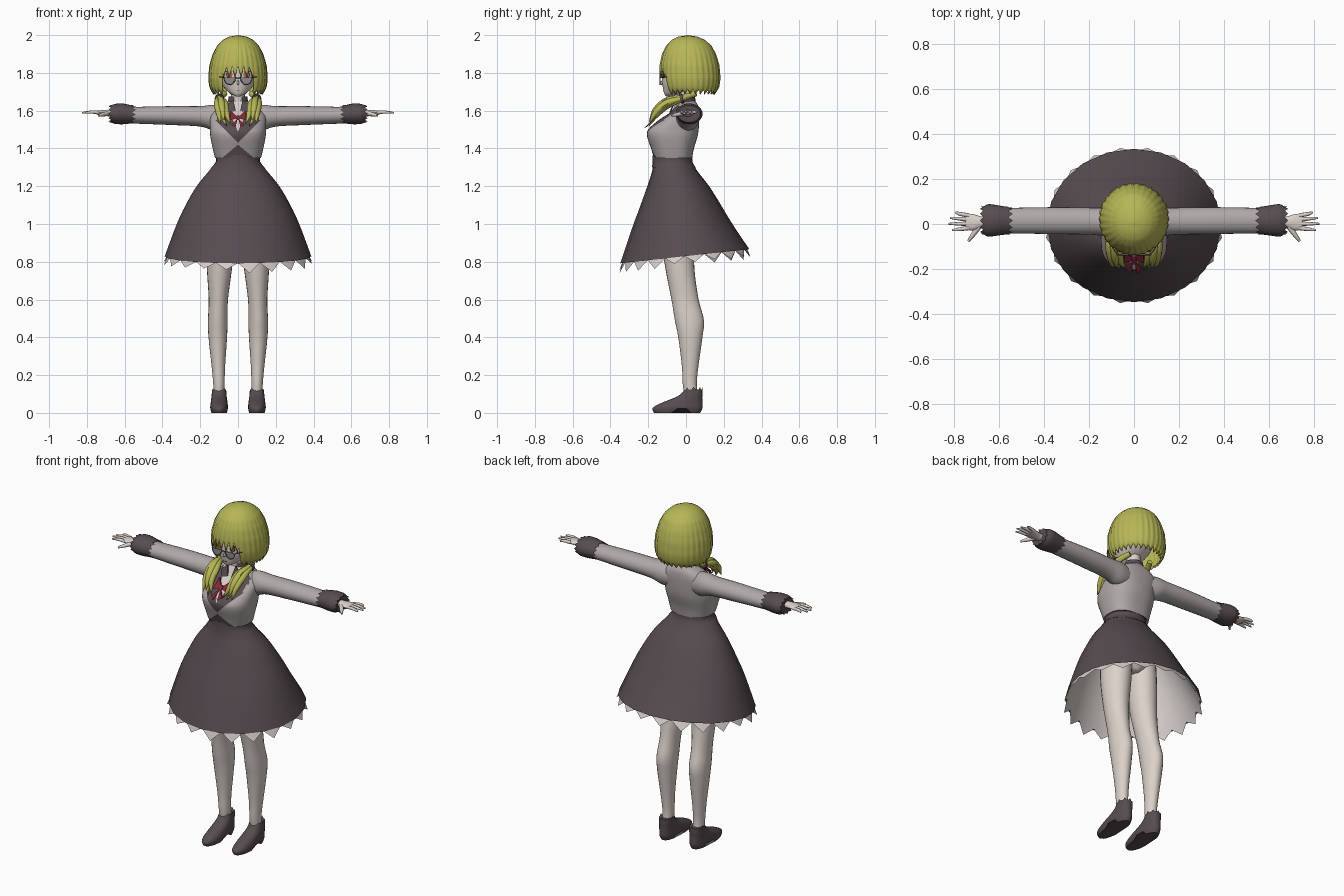
import bpy, bmesh, math, random
from mathutils import Vector

random.seed(4)
default = bpy.data.objects.get("Cube")
if default:
    bpy.data.objects.remove(default, do_unlink=True)


def material(name, *rgb):
    m = bpy.data.materials.new(name)
    m.use_nodes = True
    m.diffuse_color = (*rgb, 1)
    m.node_tree.nodes["Principled BSDF"].inputs["Base Color"].default_value = (*rgb, 1)
    return m


dark = material("dark fabric", .095, .073, .083)
grey = material("grey blouse", .43, .39, .39)
skin = material("pale skin", .71, .64, .59)
white = material("white lace", .66, .61, .58)
hair = material("yellow green hair", .47, .47, .095)
red = material("red ribbon", .24, .02, .035)
lens_grey = material("lens grey", .26, .26, .27)
iris = material("orange iris", .45, .12, .06)


def finish(name, bm, mats, mirror=False, angle=45):
    """Turn a bmesh into a smooth shaded object, optionally mirrored across x."""
    bmesh.ops.recalc_face_normals(bm, faces=bm.faces)
    mesh = bpy.data.meshes.new(name)
    bm.to_mesh(mesh)
    bm.free()
    ob = bpy.data.objects.new(name, mesh)
    bpy.context.collection.objects.link(ob)
    for m in mats:
        mesh.materials.append(m)
    bpy.ops.object.select_all(action='DESELECT')
    ob.select_set(True)
    bpy.context.view_layer.objects.active = ob
    bpy.ops.object.shade_smooth_by_angle(angle=math.radians(angle))
    if mirror:
        ob.modifiers.new("mirror", 'MIRROR').use_mirror_merge = False
    return ob


def blend(rings, steps):
    """Catmull-Rom interpolation between cross-sections."""
    out = []
    last = len(rings) - 1
    for i in range(last):
        four = [rings[min(max(i + k, 0), last)] for k in (-1, 0, 1, 2)]
        for s in range(steps):
            u = s / steps
            out.append([(2*b + (c - a)*u + (2*a - 5*b + 4*c - d)*u*u
                         + (3*b - a - 3*c + d)*u**3) / 2 for a, b, c, d in zip(*four)])
    return out + [rings[last]]


def loft(rings, axis='z', n=24, steps=4, power=2, caps=True):
    """Skin rings of (centre, centre, position on axis, radius, radius)."""
    bm = bmesh.new()
    rows = []
    for c1, c2, t, r1, r2 in blend(rings, steps):
        row = []
        for i in range(n):
            a = math.tau * i / n
            p, q = [math.copysign(abs(v) ** (2 / power), v) for v in (math.cos(a), math.sin(a))]
            p, q = c1 + r1 * p, c2 + r2 * q
            row.append(bm.verts.new((p, q, t) if axis == 'z' else (t, p, q)))
        rows.append(row)
    for lo, hi in zip(rows, rows[1:]):
        for i in range(n):
            j = (i + 1) % n
            bm.faces.new((lo[i], lo[j], hi[j], hi[i]))
    if caps:
        bm.faces.new(rows[0])
        bm.faces.new(rows[-1])
    return bm, rows


def body(z, rx, front, back):
    return (0, (front + back) / 2, z, rx, (back - front) / 2)


def plate(name, points, y, mat, slope=0, z0=0, thick=.008):
    """Thin mirrored plate drawn in x and z."""
    bm = bmesh.new()
    f = bm.faces.new([bm.verts.new((x, y + slope * (z - z0), z)) for x, z in points])
    new = bmesh.ops.extrude_face_region(bm, geom=[f])["geom"]
    verts = [g for g in new if isinstance(g, bmesh.types.BMVert)]
    bmesh.ops.translate(bm, verts=verts, vec=(0, -thick, 0))
    return finish(name, bm, [mat], True)


def oval(cx, cz, rx, rz, n=20, start=0, end=math.tau):
    return [(cx + rx * math.cos(start + (end - start) * i / n),
             cz + rz * math.sin(start + (end - start) * i / n)) for i in range(n)]


def strand(name, points, depth, mat, mirror=True, radii=None):
    """Round tapered strand along a smooth path."""
    cu = bpy.data.curves.new(name, 'CURVE')
    cu.dimensions = '3D'
    cu.bevel_depth, cu.bevel_resolution, cu.use_fill_caps = depth, 2, True
    path = blend(points, 5)
    sp = cu.splines.new('POLY')
    sp.points.add(len(path) - 1)
    widths = blend([(r,) for r in radii or [1] * len(points)], 5)
    for pt, co, w in zip(sp.points, path, widths):
        pt.co, pt.radius = (*co, 1), max(w[0], .02)
    temp = bpy.data.objects.new(name + " path", cu)
    bpy.context.collection.objects.link(temp)
    mesh = bpy.data.meshes.new_from_object(temp.evaluated_get(bpy.context.evaluated_depsgraph_get()))
    bpy.data.objects.remove(temp, do_unlink=True)
    bm = bmesh.new()
    bm.from_mesh(mesh)
    bpy.data.meshes.remove(mesh)
    return finish(name, bm, [mat], mirror)


# Skirt and zigzag petticoat, hem tilted up toward the back
def tilt(bm):
    for v in bm.verts:
        v.co.z += .11 * v.co.y * max(0, 1.33 - v.co.z) / .5


profile = [body(1.33, .115, -.172, .032), body(1.28, .155, -.18, .06), body(1.2, .22, -.207, .12),
           body(1.1, .278, -.245, .18), body(1, .325, -.285, .235), body(.83, .388, -.348, .335)]
bm, rows = loft(profile, n=20, caps=False)
tilt(bm)
finish("skirt", bm, [dark])
bm, rows = loft([(x, y, z, a * .97, b * .97) for x, y, z, a, b in profile], n=40, caps=False)
tilt(bm)
for i, v in enumerate(rows[-1]):
    if i % 2:
        v.co = Vector((v.co.x * 1.055, v.co.y * 1.055, v.co.z - random.uniform(.03, .055)))
finish("petticoat", bm, [white])
bm, rows = loft([body(1.30, .14, -.18, .05), body(1.33, .117, -.177, .034),
                 body(1.365, .12, -.176, .034)], steps=2)
finish("waistband", bm, [dark])

# Blouse, with lapels and front opening cut in along straight lines
bm, rows = loft([body(1.35, .122, -.17, .033), body(1.4, .134, -.185, .042), body(1.46, .146, -.205, .06),
                 body(1.5, .148, -.2, .067), body(1.55, .148, -.145, .07), body(1.59, .14, -.085, .07),
                 body(1.625, .1, -.06, .065), body(1.65, .05, -.045, .05)], n=48, power=2.5)
for side in (-1, 1):
    for apex, slope in ((1.43, 1), (1.49, .45), (1.42, -1.2)):
        bmesh.ops.bisect_plane(bm, geom=bm.verts[:] + bm.edges[:] + bm.faces[:],
                               plane_co=(0, 0, apex), plane_no=(side, 0, -slope))
for f in bm.faces:
    c = f.calc_center_median()
    x = abs(c.x)
    if c.y < -.035:
        if x < .45 * (c.z - 1.49):
            f.material_index = 2
        elif x < c.z - 1.43 and x < .115 or x < 1.2 * (1.42 - c.z):
            f.material_index = 1
finish("blouse", bm, [grey, dark, white])

# Sleeves, cuffs and hands
bm, rows = loft([(.01, 1.56, .07, .05, .06), (.01, 1.563, .13, .062, .068), (.013, 1.57, .2, .06, .054),
                 (.015, 1.574, .35, .06, .05), (.015, 1.576, .58, .056, .043)], 'x')
finish("sleeve", bm, [grey], True)
bm, rows = loft([(.015, 1.58, .56, .06, .047), (.016, 1.583, .61, .068, .055),
                 (.016, 1.583, .65, .072, .053), (.016, 1.583, .672, .06, .045)], 'x', steps=3)
for row, push in ((rows[0], -.02), (rows[-1], .014)):
    for v in row[::2]:
        v.co.x += push
finish("cuff", bm, [dark], True)
bm, rows = loft([(.01, 1.586, .62, .028, .022), (.008, 1.587, .68, .026, .018),
                 (.008, 1.589, .715, .036, .014), (.01, 1.589, .75, .036, .01)], 'x', n=16)
finish("palm", bm, [skin], True)
for i, (base, tip, reach) in enumerate(((.038, .052, .795), (.02, .027, .82), (.001, .001, .826), (-.018, -.028, .81))):
    strand(f"finger_{i + 1}", [(.735, base, 1.59), (.775, (base + tip) / 2, 1.593), (reach, tip, 1.588)],
           .0095, skin, radii=[1, .9, .45])
strand("thumb", [(.69, -.01, 1.585), (.715, -.045, 1.58), (.738, -.076, 1.574)], .012, skin, radii=[1.1, .9, .45])

# Legs, hips and shoes
bm, rows = loft([(.08, -.05, 1.12, .08, .1), (.09, -.045, .95, .08, .092), (.098, -.033, .77, .067, .077),
                 (.104, -.005, .6, .051, .072), (.107, .018, .49, .052, .077), (.107, .023, .4, .049, .064),
                 (.104, .022, .25, .036, .044), (.101, .02, .15, .03, .037), (.101, .03, .08, .03, .035)])
finish("leg", bm, [skin], True)
bm, rows = loft([body(1.0, .03, -.09, .03), body(1.05, .12, -.14, .06), body(1.15, .155, -.155, .065),
                 body(1.28, .115, -.15, .03)])
finish("hips", bm, [white])
bm, rows = loft([(.1, -.047, 0, .042, .122), (.1, -.045, .025, .047, .132), (.1, -.025, .05, .045, .112),
                 (.1, .012, .08, .041, .074), (.1, .03, .1, .039, .057), (.1, .04, .125, .037, .046)],
               n=32, steps=3, power=2.3)
for v in bm.verts:
    if v.co.z < .02 and -.06 < v.co.y < .025:
        v.co.z = .022
for v in rows[-1][::4]:
    v.co.z += .012
finish("shoe", bm, [dark], True)

# Neck, collar and head
bm, rows = loft([(0, 0, 1.6, .042, .042), (0, -.005, 1.65, .036, .038), (0, -.005, 1.73, .038, .04)], n=20)
finish("neck", bm, [skin])
bm, rows = loft([(0, 0, 1.605, .075, .06), (0, 0, 1.635, .056, .052), (0, .002, 1.675, .05, .046)],
                n=32, steps=2, caps=False)
bmesh.ops.delete(bm, geom=[f for f in bm.faces if f.calc_center_median().y < -.02
                           and abs(f.calc_center_median().x) < .02], context='FACES')
finish("collar", bm, [dark])
plate("collar_point", [(.012, 1.6), (.025, 1.66), (.062, 1.625), (.045, 1.59)], -.068, dark, .4, 1.62)
bm, rows = loft([body(1.676, .012, -.105, -.08), body(1.69, .04, -.115, -.03), body(1.72, .072, -.122, .04),
                 body(1.76, .096, -.127, .09), body(1.82, .112, -.122, .12), body(1.89, .108, -.105, .125),
                 body(1.94, .075, -.06, .09), body(1.965, .02, 0, .04)], n=32)
finish("head", bm, [skin])
strand("nose", [(0, -.122, 1.765), (0, -.131, 1.745), (0, -.122, 1.738)], .006, skin, False, [.4, 1, .4])

# Eyes, brows, mouth and half-rim glasses
plate("iris", oval(.045, 1.792, .016, .02), -.114, iris)
plate("eyelash", [(.02, 1.805), (.045, 1.816), (.075, 1.805), (.045, 1.81)], -.117, dark)
plate("mouth", [(0, 1.704), (.012, 1.706), (0, 1.707)], -.117, red, thick=.004)
plate("lens", oval(.044, 1.776, .03, .038, 16, math.pi, math.tau + .2), -.134, lens_grey, thick=.003)
strand("glasses_rim", [(x, -.137, z) for x, z in oval(.044, 1.778, .031, .04, 9, math.pi, math.tau + .3)],
       .0025, dark)
strand("glasses_temple", [(.074, -.135, 1.775), (.102, -.09, 1.78), (.112, -.01, 1.785)], .0025, dark)
strand("glasses_bridge", [(-.014, -.136, 1.77), (0, -.139, 1.774), (.014, -.136, 1.77)], .0025, dark, False)

# Bobbed hair: columns running from the crown to a pointed fringe and ends
shape = [body(2, 0, .01, .01), body(1.992, .045, -.04, .06), body(1.975, .08, -.075, .1),
         body(1.945, .11, -.105, .135), body(1.9, .134, -.128, .16), body(1.84, .152, -.141, .178),
         body(1.77, .158, -.14, .184), body(1.72, .151, -.128, .176), body(1.66, .115, -.095, .135)]


def hair_section(z):
    for upper, lower in zip(shape, shape[1:]):
        if z >= lower[2]:
            break
    u = (upper[2] - z) / (upper[2] - lower[2])
    return [a + (b - a) * u for a, b in zip(upper, lower)]


bm = bmesh.new()
columns, levels = 120, 22
grid = []
for i in range(columns):
    deg = 360 * i / columns - 180
    a = math.radians(deg)
    wave = abs((deg / 6) % 2 - 1)
    end = 1.775 + .06 * wave if abs(deg) < 35 else 1.685 + .025 * wave
    col = []
    for k in range(levels + 1):
        t = (k / levels) ** 1.5
        _, cy, z, rx, ry = hair_section(2 - (2 - end) * t)
        swell = 1 - .03 * wave * min(1, 2 * t)
        col.append(bm.verts.new((rx * swell * math.sin(a), cy - ry * swell * math.cos(a), 2 - (2 - end) * t)))
    grid.append(col)
for i in range(columns):
    for k in range(levels):
        a, b = grid[i - 1], grid[i]
        bm.faces.new((a[k], b[k], b[k + 1], a[k + 1]))
bmesh.ops.remove_doubles(bm, verts=bm.verts, dist=.0005)
ob = finish("bobbed_hair", bm, [hair], angle=60)
solid = ob.modifiers.new("thickness", 'SOLIDIFY')
solid.thickness, solid.offset = .008, -1

# Low side tails brought forward over the shoulders
for i, (dx, dz, tip) in enumerate(((-.02, 0, -.035), (0, .012, 0), (.018, 0, .02), (.005, -.012, -.015))):
    strand(f"side_tail_{i + 1}", [(.07, .05, 1.69), (.098 + dx / 3, -.02, 1.665 + dz / 2),
                                  (.09 + dx, -.1, 1.64 + dz), (.083 + dx, -.16, 1.59 + dz),
                                  (.075 + tip, -.195, 1.53 + dz)], .019, hair, radii=[.8, .7, 1, .9, .05])
strand("tail_tie", [(.098, -.015, 1.666), (.097, -.03, 1.662)], .026, dark)

# Chest bow
plate("bow_loop", [(0, 1.565), (.04, 1.6), (.046, 1.55), (0, 1.56)], -.155, red, 1.1, 1.56)
plate("bow_tail", [(.002, 1.558), (.036, 1.525), (.024, 1.52), (.014, 1.51)], -.158, red, 1.1, 1.56)
plate("bow_knot", oval(0, 1.563, .011, .012), -.162, red, 1.1, 1.56)
